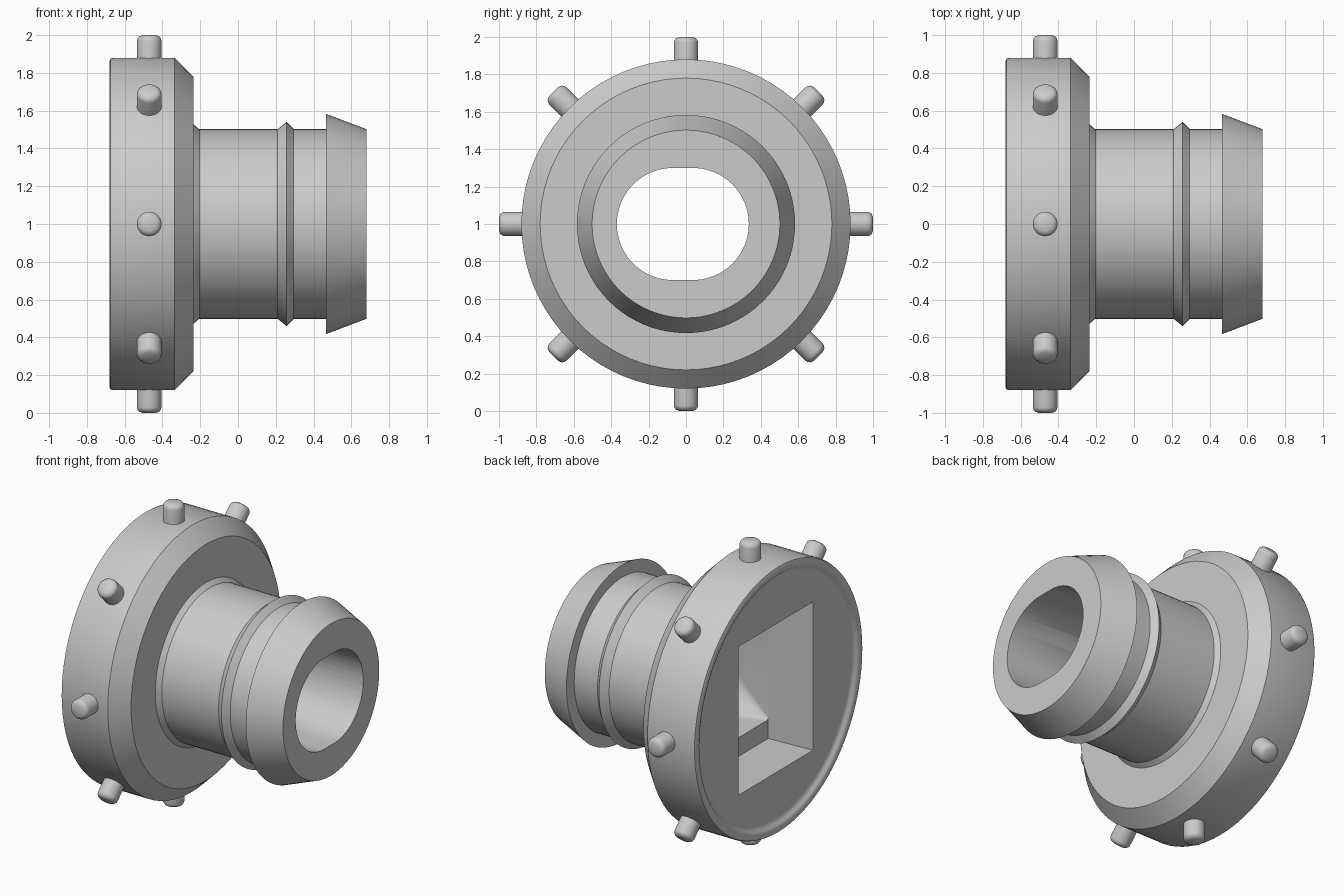
import bpy, bmesh
from math import cos, sin, pi, radians
from mathutils import Matrix, Vector

if "Cube" in bpy.data.objects:
    bpy.data.objects.remove(bpy.data.objects["Cube"])

AXIS_Z = 1.0
grey = bpy.data.materials.new("light grey")
grey.use_nodes = True
grey.diffuse_color = (0.6, 0.6, 0.6, 1)
grey.node_tree.nodes["Principled BSDF"].inputs["Base Color"].default_value = (0.6, 0.6, 0.6, 1)


def make_object(name, bm):
    bmesh.ops.recalc_face_normals(bm, faces=bm.faces)
    mesh = bpy.data.meshes.new(name)
    bm.to_mesh(mesh)
    bm.free()
    mesh.materials.append(grey)
    obj = bpy.data.objects.new(name, mesh)
    bpy.context.collection.objects.link(obj)
    return obj


def smooth(obj, angle):
    bpy.ops.object.select_all(action="DESELECT")
    obj.select_set(True)
    bpy.context.view_layer.objects.active = obj
    bpy.ops.object.shade_smooth_by_angle(angle=radians(angle))


def revolve(name, profile, sides):
    """Solid of revolution about the x axis from (x, radius) pairs."""
    bm = bmesh.new()
    rings = [[bm.verts.new((x, r * cos(2 * pi * i / sides), AXIS_Z + r * sin(2 * pi * i / sides)))
              for i in range(sides)] for x, r in profile]
    for a, b in zip(rings, rings[1:]):
        for i in range(sides):
            j = (i + 1) % sides
            bm.faces.new((a[i], a[j], b[j], b[i]))
    bm.faces.new(rings[0])
    bm.faces.new(rings[-1])
    return make_object(name, bm)


def rectangle(x, half_y, half_z):
    return [(x, sy * half_y, AXIS_Z + sz * half_z) for sy in (-1, 1) for sz in (-1, 1)]


def oval(x, radius=0.3, shift=0.053, middle=-0.017, steps=24):
    points = []
    for side in (1, -1):
        for i in range(steps + 1):
            a = -pi / 2 + pi * i / steps
            points.append((x, middle + side * (shift + radius * cos(a)), AXIS_Z + radius * sin(a)))
    return points


def hull_cut(target, name, points):
    """Cut the convex hull of the points out of the target."""
    bm = bmesh.new()
    for p in points:
        bm.verts.new(p)
    bmesh.ops.convex_hull(bm, input=bm.verts)
    cutter = make_object(name, bm)
    cutter.hide_render = True
    mod = target.modifiers.new(name, "BOOLEAN")
    mod.operation, mod.solver, mod.object = "DIFFERENCE", "EXACT", cutter
    bpy.context.view_layer.objects.active = target
    bpy.ops.object.modifier_apply(modifier=name)
    bpy.data.objects.remove(cutter)


# Flange, barrel, ridge and barb as one turned body
body = revolve("flanged_barbed_body", [
    (-0.655, 0.785), (-0.657, 0.80), (-0.664, 0.815), (-0.674, 0.825), (-0.68, 0.84),
    (-0.68, 0.862), (-0.675, 0.875), (-0.662, 0.88),
    (-0.335, 0.88), (-0.235, 0.78), (-0.235, 0.527), (-0.205, 0.502),
    (0.21, 0.502), (0.257, 0.54), (0.295, 0.502),
    (0.465, 0.502), (0.465, 0.583), (0.68, 0.502)], 80)

# Rectangular socket, blended passage and oval bore
hull_cut(body, "socket_cut", rectangle(-0.75, 0.395, 0.49) + rectangle(-0.34, 0.372, 0.49))
hull_cut(body, "passage_cut", rectangle(-0.36, 0.371, 0.37) + oval(0.0))
hull_cut(body, "bore_cut", oval(-0.01) + oval(0.75))
smooth(body, 25)

# Eight round grip pins about the flange
pin_profile = [(0.82, 0.065), (0.97, 0.065), (0.982, 0.062), (0.993, 0.053), (1.0, 0.037)]
for k in range(8):
    pin = revolve("grip_pin_%d" % (k + 1), pin_profile, 32)
    to_axis = Matrix.Translation((0, 0, -AXIS_Z))
    turn = Matrix.Rotation(k * pi / 4, 4, "X") @ Matrix.Rotation(-pi / 2, 4, "Y")
    pin.data.transform(Matrix.Translation(Vector((-0.47, 0, AXIS_Z))) @ turn @ to_axis)
    smooth(pin, 40)
